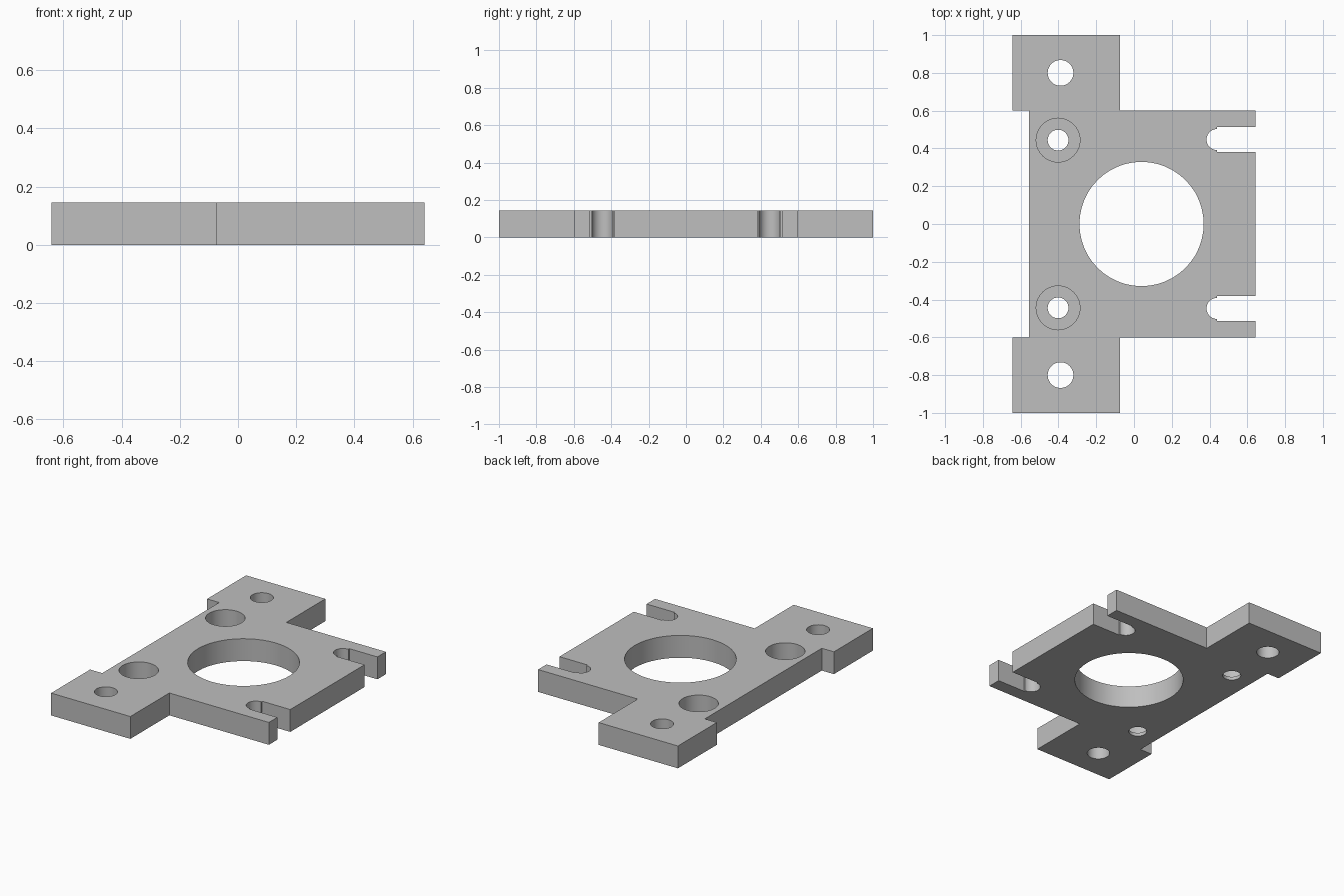
import bpy
import bmesh

default = bpy.data.objects.get("Cube")
if default:
    bpy.data.objects.remove(default, do_unlink=True)

THICK = 0.145
FLOOR = 0.022    # material left under each counterbore

grey = bpy.data.materials.new("plain grey")
grey.use_nodes = True
colour = (0.52, 0.52, 0.52, 1)
grey.diffuse_color = colour
grey.node_tree.nodes["Principled BSDF"].inputs["Base Color"].default_value = colour


def prism(name, outline, z0, z1):
    """Extrude a flat outline from z0 to z1."""
    bm = bmesh.new()
    face = bm.faces.new([bm.verts.new((x, y, z0)) for x, y in outline])
    top = bmesh.ops.extrude_face_region(bm, geom=[face])["geom"]
    verts = [v for v in top if isinstance(v, bmesh.types.BMVert)]
    bmesh.ops.translate(bm, verts=verts, vec=(0, 0, z1 - z0))
    bmesh.ops.recalc_face_normals(bm, faces=bm.faces)
    mesh = bpy.data.meshes.new(name)
    bm.to_mesh(mesh)
    bm.free()
    obj = bpy.data.objects.new(name, mesh)
    mesh.materials.append(grey)
    bpy.context.collection.objects.link(obj)
    return obj


def select(obj):
    bpy.ops.object.select_all(action="DESELECT")
    obj.select_set(True)
    bpy.context.view_layer.objects.active = obj


def cut(target, cutter):
    """Subtract the cutter from the target, then discard it."""
    cutter.hide_render = True
    select(target)
    mod = target.modifiers.new("cut", "BOOLEAN")
    mod.operation = "DIFFERENCE"
    mod.solver = "EXACT"
    mod.object = cutter
    bpy.ops.object.modifier_apply(modifier=mod.name)
    bpy.data.objects.remove(cutter, do_unlink=True)


def drill(target, x, y, radius, sides=40, bottom=-0.1):
    bpy.ops.mesh.primitive_cylinder_add(vertices=sides, radius=radius, depth=0.4,
                                        location=(x, y, bottom + 0.2))
    cut(target, bpy.context.object)


# Plate outline: half of it, mirrored front to back
half = [(0.642, 0.6), (-0.073, 0.6), (-0.073, 1), (-0.642, 1), (-0.642, 0.6), (-0.555, 0.6)]
outline = half + [(x, -y) for x, y in reversed(half)]
plate = prism("mounting_plate", outline, 0, THICK)

# Large central bore
drill(plate, 0.04, 0, 0.329, 48)

for side in (1, -1):
    # Hole in the end tab
    drill(plate, -0.389, side * 0.8, 0.068)
    # Screw hole with a deep counterbore from above
    drill(plate, -0.402, side * 0.444, 0.116, bottom=FLOOR)
    drill(plate, -0.402, side * 0.444, 0.055)
    # Open slot with a narrower rounded end
    y = side * 0.447
    drill(plate, 0.44, y, 0.056)
    slot = prism("slot_cutter", [(0.44, y - 0.066), (0.8, y - 0.066),
                                 (0.8, y + 0.066), (0.44, y + 0.066)], -0.1, 0.3)
    cut(plate, slot)

# Smooth bore walls, crisp edges
select(plate)
bpy.ops.object.shade_smooth_by_angle(angle=0.6)
